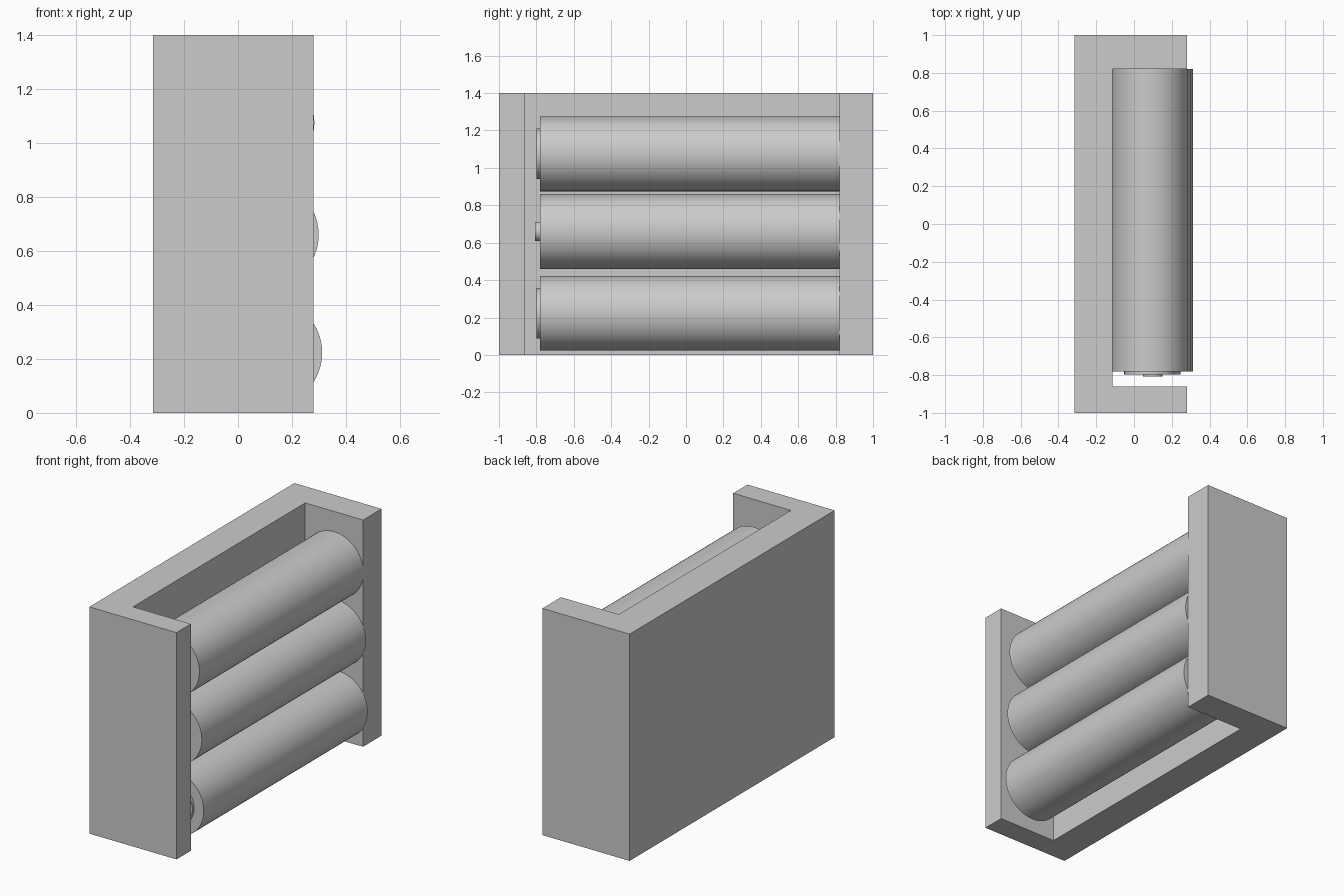
import bpy
import bmesh
from math import radians

if "Cube" in bpy.data.objects:
    bpy.data.objects.remove(bpy.data.objects["Cube"])


def add_object(name, bm):
    bmesh.ops.recalc_face_normals(bm, faces=bm.faces)
    mesh = bpy.data.meshes.new(name)
    bm.to_mesh(mesh)
    bm.free()
    ob = bpy.data.objects.new(name, mesh)
    bpy.context.collection.objects.link(ob)
    return ob


def extrude(name, profile, vec):
    bm = bmesh.new()
    face = bm.faces.new([bm.verts.new(p) for p in profile])
    top = bmesh.ops.extrude_face_region(bm, geom=[face])["geom"]
    bmesh.ops.translate(bm, vec=vec, verts=[v for v in top if isinstance(v, bmesh.types.BMVert)])
    # keep the starting cap so the solid is closed
    if not face.is_valid:
        bm.faces.new([v for v in bm.verts][:len(profile)])
    return add_object(name, bm)


def rod(name, x, z, r, y0, y1):
    bpy.ops.mesh.primitive_cylinder_add(vertices=64, radius=r, depth=y1 - y0,
                                        location=(x, (y0 + y1) / 2, z),
                                        rotation=(radians(90), 0, 0))
    ob = bpy.context.object
    ob.name = name
    bpy.ops.object.shade_smooth_by_angle(angle=radians(30))


# C-shaped holder: back plate with two end walls
outline = [(-0.315, -1), (0.28, -1), (0.28, -0.86), (-0.115, -0.86),
           (-0.115, 0.82), (0.28, 0.82), (0.28, 1), (-0.315, 1)]
extrude("holder", [(x, y, 0) for x, y in outline], (0, 0, 1.4))

# Cells: alternating direction, flat disc on one end and small nub on the other
FRONT, BACK = -0.78, 0.82
cells = [("bottom", 0.112, 0.223, False),
         ("middle", 0.099, 0.66, True),
         ("top", 0.083, 1.075, False)]
for label, x, z, nub_front in cells:
    rod(label + "_cell", x, z, 0.2, FRONT, BACK)
    front_nub, back_nub = (0.052, 0.135) if nub_front else (0.135, 0.052)
    rod(label + "_front_terminal", x, z, front_nub, FRONT - (0.028 if nub_front else 0.018), FRONT)
    rod(label + "_back_terminal", x, z, back_nub, BACK, BACK + (0.018 if nub_front else 0.028))
